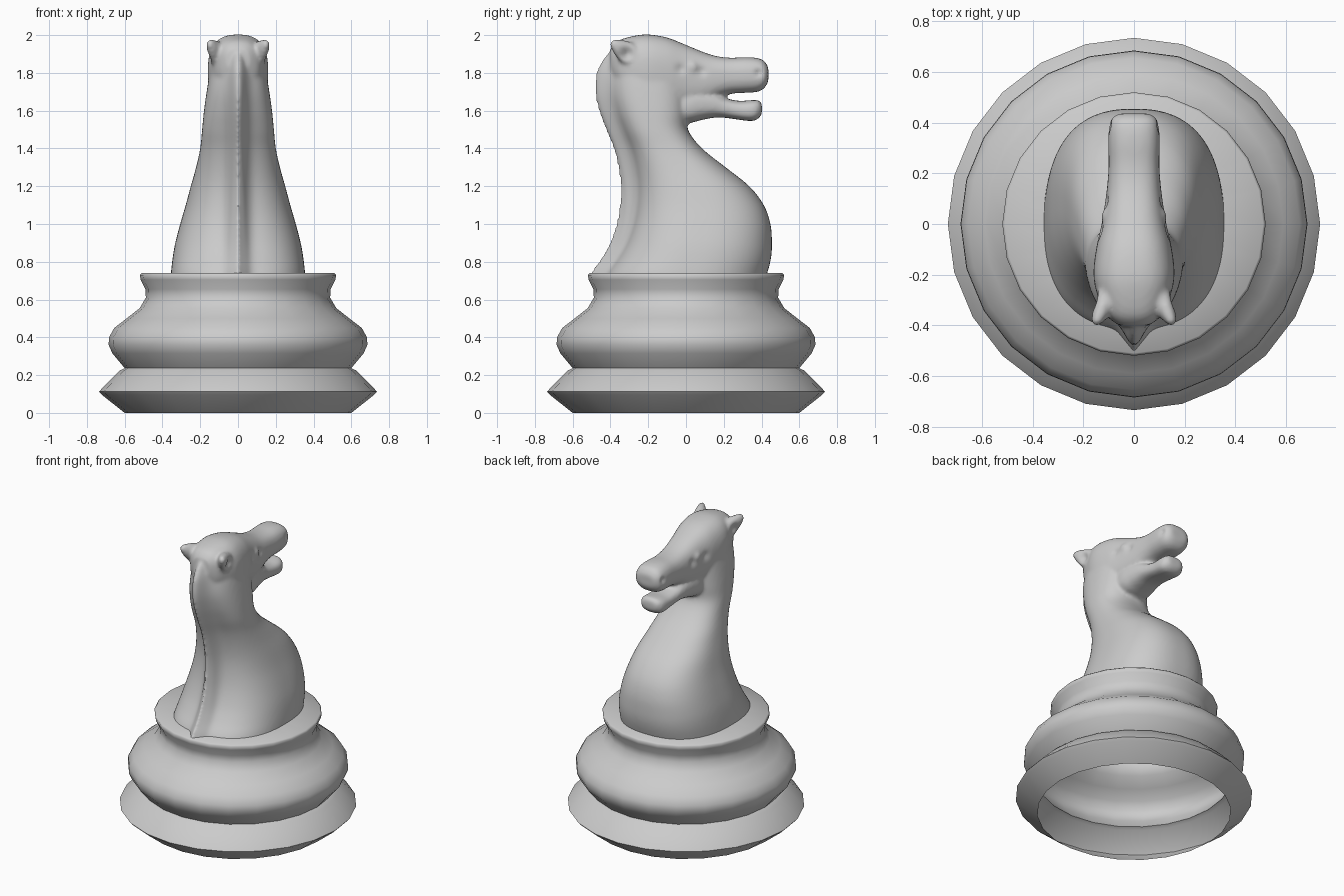
import bpy, bmesh, math
from mathutils import Vector

if "Cube" in bpy.data.objects:
    bpy.data.objects.remove(bpy.data.objects["Cube"])


def spline(rows, steps=4):
    """Catmull-Rom refinement of a table of rows."""
    out = []
    for i in range(len(rows) - 1):
        a, b, c, d = (rows[max(0, min(len(rows) - 1, i + k))] for k in (-1, 0, 1, 2))
        for s in range(steps):
            t = s / steps
            out.append([0.5 * (2*q + (r-p)*t + (2*p-5*q+4*r-u)*t*t + (3*q-p-3*r+u)*t**3)
                        for p, q, r, u in zip(a, b, c, d)])
    return out + [list(rows[-1])]


def skin(bm, rings, caps=True):
    loops = [[bm.verts.new(p) for p in ring] for ring in rings]
    n = len(loops[0])
    for a, b in zip(loops, loops[1:]):
        for i in range(n):
            bm.faces.new((a[i], a[(i+1) % n], b[(i+1) % n], b[i]))
    if caps:
        bm.faces.new(loops[0][::-1])
        bm.faces.new(loops[-1])


def superellipse(n, power):
    for i in range(n):
        c, s = math.cos(2*math.pi*i/n), math.sin(2*math.pi*i/n)
        yield math.copysign(abs(c)**power, c), math.copysign(abs(s)**power, s)


def make_object(name, bm):
    mesh = bpy.data.meshes.new(name)
    bmesh.ops.recalc_face_normals(bm, faces=bm.faces)
    bm.to_mesh(mesh)
    bm.free()
    ob = bpy.data.objects.new(name, mesh)
    bpy.context.collection.objects.link(ob)
    bpy.context.view_layer.objects.active = ob
    bpy.ops.object.select_all(action='DESELECT')
    ob.select_set(True)
    return ob


# Turned base: hollow, open underneath
profile = [(.60, 0), (.72, .095), (.735, .112), (.72, .13), (.625, .225), (.60, .237),
           (.665, .315), (.685, .36), (.683, .40), (.655, .45), (.59, .50), (.52, .555),
           (.488, .61), (.49, .655), (.515, .705), (.52, .73), (.51, .74), (.25, .738), (.01, .738)]
bm = bmesh.new()
skin(bm, [[(r*x, r*y, z) for x, y in superellipse(24, 1)] for r, z in profile], caps=False)
bm.faces.new(bm.verts[:][-24:]) if bm.verts.ensure_lookup_table() is None else None
base = make_object("turned_base", bm)
if base.data.polygons[0].normal.z > 0:
    base.data.flip_normals()
bpy.ops.object.shade_smooth_by_angle(angle=math.radians(65))

bm = bmesh.new()
# Neck and chest: horizontal sections (z, back, front, half width), mane ridge at the back
neck = [(.66, -.53, .40, .36), (.74, -.505, .43, .355), (.82, -.45, .45, .346), (.9, -.405, .455, .332),
        (1.0, -.37, .447, .306), (1.1, -.352, .412, .277), (1.2, -.348, .335, .25),
        (1.3, -.36, .21, .222), (1.4, -.385, .085, .20), (1.5, -.425, .01, .19),
        (1.6, -.462, .01, .18), (1.7, -.483, .01, .166), (1.8, -.475, 0, .15),
        (1.87, -.44, -.05, .135), (1.92, -.40, -.10, .11)]
rings = []
for z, back, front, w in spline(neck):
    ridge = .09
    mid, half = (back + ridge + front) / 2, (front - back - ridge) / 2
    ring = []
    for x, y in superellipse(96, .82):
        yy = mid + half * y
        if y < 0:
            yy -= ridge * math.exp(-(x * w / .045)**2)
        ring.append((x * w, yy, z))
    rings.append(ring)
skin(bm, rings)

# Skull with muzzle, and lower jaw: sections along y (y, bottom, top, half width)
skull = [(-.40, 1.80, 1.93, .06), (-.36, 1.72, 1.97, .11), (-.28, 1.66, 1.995, .145),
         (-.2, 1.62, 2.003, .16), (-.1, 1.6, 1.987, .15), (0, 1.6, 1.948, .128),
         (.1, 1.63, 1.907, .112), (.17, 1.67, 1.887, .104), (.24, 1.69, 1.88, .10),
         (.32, 1.695, 1.883, .102), (.38, 1.70, 1.878, .10), (.415, 1.72, 1.862, .09),
         (.436, 1.755, 1.83, .06)]
jaw = [(-.15, 1.56, 1.70, .10), (0, 1.535, 1.72, .12), (.08, 1.55, 1.72, .112), (.15, 1.563, 1.70, .10),
       (.21, 1.562, 1.667, .09), (.28, 1.552, 1.652, .085), (.35, 1.545, 1.656, .085),
       (.385, 1.56, 1.655, .07), (.402, 1.585, 1.635, .045)]
for table in (skull, jaw):
    skin(bm, [[(x*w, y, (lo+hi)/2 + s*(hi-lo)/2) for x, s in superellipse(48, .78)]
              for y, lo, hi, w in spline(table)])

# Ears and eyes, mirrored
for side in (-1, 1):
    ear = [(.085, -.24, 1.86, .045), (.115, -.30, 1.90, .062), (.135, -.355, 1.935, .045),
           (.153, -.395, 1.963, .018)]
    axis = Vector((side*.07, -.155, .10)).normalized()
    u = axis.cross(Vector((0, 0, 1))).normalized()
    v = axis.cross(u)
    skin(bm, [[Vector((side*x, y, z)) + (u*c*.75 + v*s)*r for c, s in superellipse(20, 1)]
              for x, y, z, r in spline(ear)])
    eye = bmesh.ops.create_uvsphere(bm, u_segments=20, v_segments=12, radius=.042)
    for vert in eye["verts"]:
        vert.co += Vector((side*.088, .03, 1.828))

# Fuse the parts into one smooth sculpted surface
horse = make_object("horse_head_and_neck", bm)
remesh = horse.modifiers.new("fuse", 'REMESH')
remesh.mode = 'VOXEL'
remesh.voxel_size = .011
soften = horse.modifiers.new("soften", 'SMOOTH')
soften.factor = .5
soften.iterations = 6
for name in ("fuse", "soften"):
    bpy.ops.object.modifier_apply(modifier=name)

# Press in ear hollows, nostrils and eye sockets, then trim level with the base
bm = bmesh.new()
bm.from_mesh(horse.data)
dents = [((.16, -.31, 1.90), .035, .03), ((.10, .385, 1.80), .02, .012),
         ((.115, .085, 1.81), .025, .010), ((.125, -.03, 1.82), .025, .010)]
for vert in bm.verts:
    p = Vector((abs(vert.co.x), vert.co.y, vert.co.z))
    for centre, radius, depth in dents:
        push = depth * math.exp(-((p - Vector(centre)).length / radius)**2)
        vert.co.x -= math.copysign(push, vert.co.x)
bmesh.ops.bisect_plane(bm, geom=bm.verts[:] + bm.edges[:] + bm.faces[:],
                       plane_co=(0, 0, .738), plane_no=(0, 0, 1), clear_inner=True)
bm.to_mesh(horse.data)
bm.free()
for poly in horse.data.polygons:
    poly.use_smooth = True
